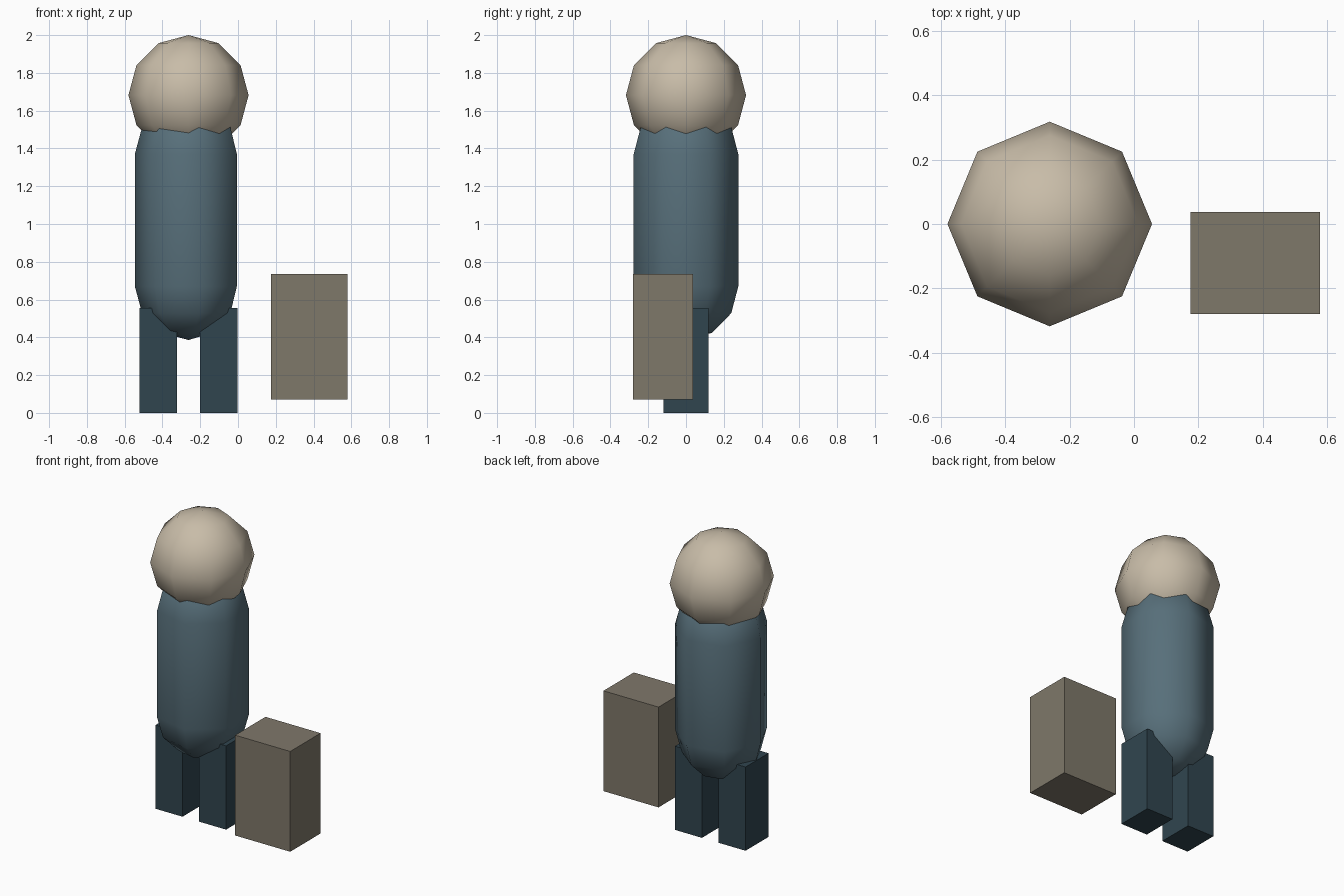
import bpy, bmesh, math
from mathutils import Vector

if "Cube" in bpy.data.objects:
    bpy.data.objects.remove(bpy.data.objects["Cube"])


def material(name, rgb):
    """Flat colour given as sRGB 0-255, stored as linear."""
    mat = bpy.data.materials.new(name)
    lin = [((c / 255 + 0.055) / 1.055) ** 2.4 for c in rgb]
    mat.diffuse_color = (*lin, 1)
    mat.use_nodes = True
    mat.node_tree.nodes["Principled BSDF"].inputs["Base Color"].default_value = mat.diffuse_color
    return mat


SKIN = material("pale beige", (200, 188, 168))
SHIRT = material("slate blue", (87, 111, 122))
TROUSERS = material("dark slate", (48, 69, 79))
CRATE = material("grey brown", (127, 120, 106))


def add_object(name, bm, mat, smooth=False):
    bmesh.ops.recalc_face_normals(bm, faces=bm.faces)
    for f in bm.faces:
        f.smooth = smooth
    mesh = bpy.data.meshes.new(name)
    bm.to_mesh(mesh)
    bm.free()
    mesh.materials.append(mat)
    obj = bpy.data.objects.new(name, mesh)
    bpy.context.collection.objects.link(obj)
    return obj


def box(name, lo, hi, mat):
    lo, hi = Vector(lo), Vector(hi)
    bm = bmesh.new()
    bmesh.ops.create_cube(bm, size=1)
    bmesh.ops.scale(bm, vec=hi - lo, verts=bm.verts)
    bmesh.ops.translate(bm, vec=(lo + hi) / 2, verts=bm.verts)
    return add_object(name, bm, mat)


def capsule(name, x, z_low, z_high, radius, sides, mat):
    """Round-ended column with 30 degree rings; equal heights give a sphere."""
    bm = bmesh.new()
    latitudes = [(a, z_low) for a in (-60, -30, 0)]
    latitudes += [(a, z_high) for a in (0, 30, 60) if a or z_high > z_low]
    rings = []
    for lat, z in latitudes:
        r = radius * math.cos(math.radians(lat))
        h = z + radius * math.sin(math.radians(lat))
        rings.append([bm.verts.new((x - r * math.cos(math.tau * i / sides),
                                    r * math.sin(math.tau * i / sides), h))
                      for i in range(sides)])
    bottom = bm.verts.new((x, 0, z_low - radius))
    top = bm.verts.new((x, 0, z_high + radius))
    for i in range(sides):
        j = (i + 1) % sides
        for a, b in zip(rings, rings[1:]):
            bm.faces.new((a[i], a[j], b[j], b[i]))
        bm.faces.new((bottom, rings[0][j], rings[0][i]))
        bm.faces.new((top, rings[-1][i], rings[-1][j]))
    return add_object(name, bm, mat, smooth=True)


# Figure: head, body and two legs, standing left of centre
CX = -0.262
capsule("head", CX, 1.682, 1.682, 0.318, 8, SKIN)
capsule("body", CX, 0.67, 1.37, 0.284, 7, SHIRT)
for side, label in ((-1, "left_leg"), (1, "right_leg")):
    mid = CX + side * 0.16
    box(label, (mid - 0.099, -0.12, 0), (mid + 0.099, 0.12, 0.555), TROUSERS)

# Case floating beside the figure
box("case", (0.175, -0.28, 0.07), (0.579, 0.038, 0.735), CRATE)
